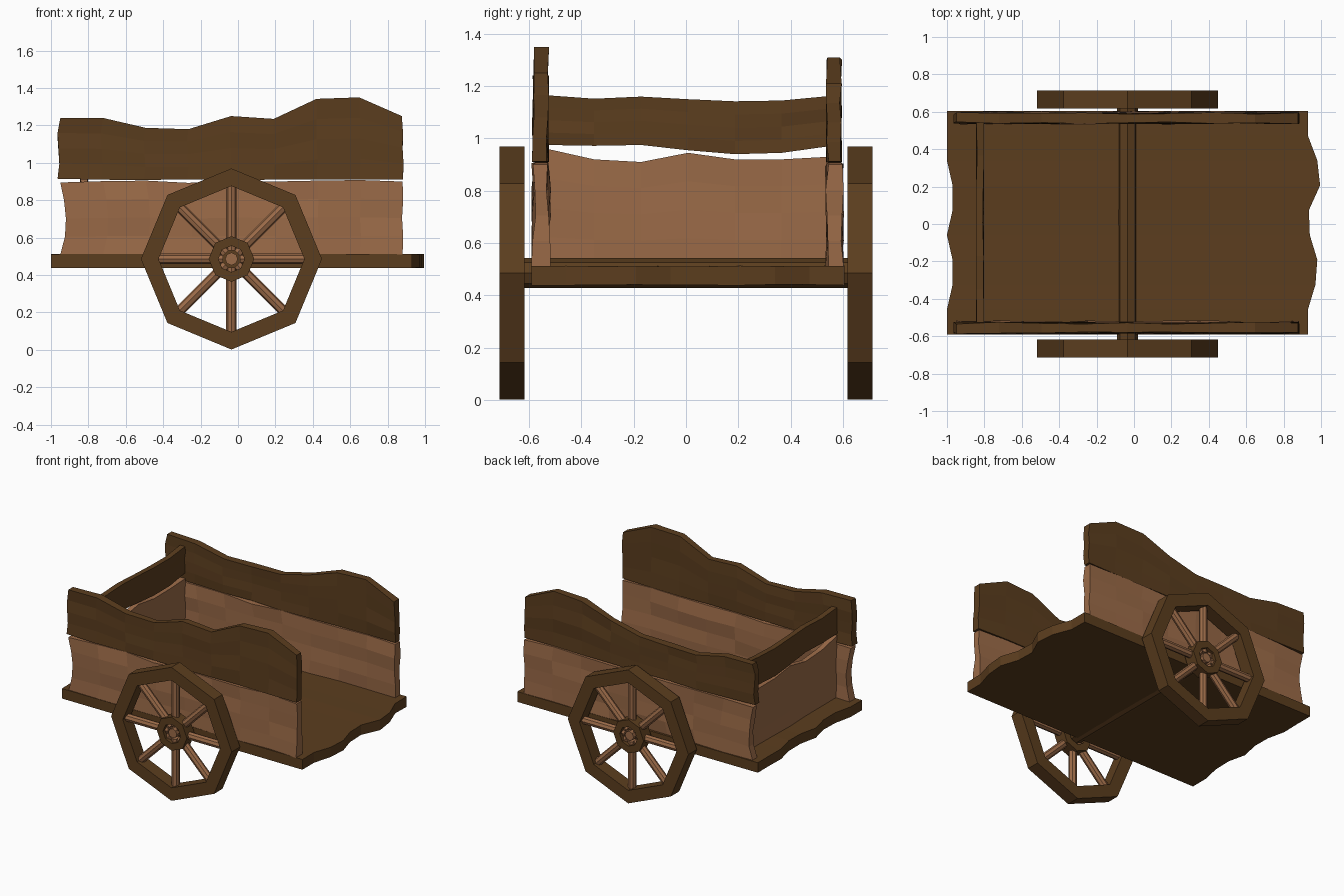
import bpy, bmesh, math, random
from mathutils import Matrix, Vector

if "Cube" in bpy.data.objects:
    bpy.data.objects.remove(bpy.data.objects["Cube"])

random.seed(4)


def material(name, rgb):
    m = bpy.data.materials.new(name)
    m.diffuse_color = (*rgb, 1)
    m.use_nodes = True
    m.node_tree.nodes["Principled BSDF"].inputs["Base Color"].default_value = m.diffuse_color
    return m


DARK = material("dark_wood", (0.105, 0.047, 0.013))
LIGHT = material("light_wood", (0.33, 0.147, 0.065))


def finish(name, bm, mat):
    bmesh.ops.recalc_face_normals(bm, faces=bm.faces)
    me = bpy.data.meshes.new(name)
    bm.to_mesh(me)
    bm.free()
    me.materials.append(mat)
    ob = bpy.data.objects.new(name, me)
    bpy.context.collection.objects.link(ob)
    return ob


def board(name, mat, u0, u1, low, high, w0, w1, place, ends=None, rows=4, wobble=0.006):
    """Rough plank: low/high edge profiles along u, thickness w0..w1, wobbly faces."""
    ends = ends or [(0, 0)] * (rows + 1)
    n = len(high)
    low = low if isinstance(low, list) else [low] * n
    bm = bmesh.new()
    grid = []
    for w, side in ((w0, -1), (w1, 1)):
        sheet = []
        for i in range(n):
            col = []
            for j in range(rows + 1):
                t = j / rows
                a, b = ends[j]
                u = (u0 + a) + (u1 + b - u0 - a) * i / (n - 1)
                v = low[i] + (high[i] - low[i]) * t
                col.append(bm.verts.new(place(u, v, w + random.uniform(-wobble, wobble))))
            sheet.append(col)
        grid.append(sheet)
    A, B = grid
    for i in range(n - 1):
        for j in range(rows):
            for s in (A, B):
                bm.faces.new((s[i][j], s[i + 1][j], s[i + 1][j + 1], s[i][j + 1]))
        for j in (0, rows):
            bm.faces.new((A[i][j], A[i + 1][j], B[i + 1][j], B[i][j]))
    for i in (0, n - 1):
        for j in range(rows):
            bm.faces.new((A[i][j], A[i][j + 1], B[i][j + 1], B[i][j]))
    return finish(name, bm, mat)


def along_x(u, v, w):
    return (u, w, v)


def along_y(u, v, w):
    return (w, u, v)


def flat(u, v, w):
    return (v, u, w)


# bed with ragged ends
board("bed_floor", DARK, -0.59, 0.605,
      [-1, -1, -0.97, -0.97, -1, -0.97, -0.97, -1, -1, -1],
      [0.93, 0.93, 0.97, 0.98, 0.94, 0.935, 0.995, 0.98, 0.93, 0.93],
      0.44, 0.512, flat, rows=1, wobble=0.002)

# side walls: a light lower plank and a dark shaped upper plank
lower_top = [0.895, 0.902, 0.905, 0.893, 0.905, 0.9, 0.905, 0.908, 0.9]
upper_low = [0.915, 0.91, 0.908, 0.912, 0.908, 0.91, 0.91, 0.912, 0.912]
lower_ends = [(0, 0), (0.025, 0.003), (0.03, -0.003), (0.02, 0.003), (0, 0)]
upper_ends = [(-0.01, 0), (0, 0.003), (-0.005, -0.002), (-0.01, 0), (0.005, -0.006)]
walls = (("front", -0.583, -0.525,
          [1.24, 1.24, 1.187, 1.18, 1.25, 1.235, 1.342, 1.35, 1.25]),
         ("back", 0.54, 0.595,
          [1.21, 1.205, 1.155, 1.16, 1.165, 1.22, 1.30, 1.31, 1.21]))
for side, w0, w1, top in walls:
    board(side + "_lower_plank", LIGHT, -0.95, 0.88, 0.51, lower_top, w0, w1,
          along_x, lower_ends, wobble=0.009)
    board(side + "_upper_plank", DARK, -0.955, 0.882, upper_low, top, w0, w1 - 0.004,
          along_x, upper_ends, wobble=0.006)

# end wall at the closed end
board("end_lower_plank", LIGHT, -0.53, 0.545, 0.51,
      [0.96, 0.92, 0.91, 0.945, 0.92, 0.92, 0.93], -0.842, -0.805, along_y, wobble=0.004)
board("end_upper_plank", DARK, -0.53, 0.545,
      [0.975, 0.972, 0.975, 0.955, 0.94, 0.945, 0.97],
      [1.165, 1.152, 1.16, 1.15, 1.142, 1.145, 1.162], -0.842, -0.805, along_y, wobble=0.004)

# wheels and axle share one centre line
CX, CZ = -0.035, 0.486


def rod(name, mat, p, q, r, sides=8):
    p, q = Vector(p), Vector(q)
    bm = bmesh.new()
    d = q - p
    rot = d.to_track_quat('Z', 'Y').to_matrix().to_4x4()
    bmesh.ops.create_cone(bm, cap_ends=True, segments=sides, radius1=r, radius2=r,
                          depth=d.length, matrix=Matrix.Translation((p + q) / 2) @ rot)
    return finish(name, bm, mat)


def ring(name, mat, r_in, r_out, y0, y1, sides=8):
    bm = bmesh.new()
    loops = []
    for r, y in ((r_in, y0), (r_out, y0), (r_out, y1), (r_in, y1)):
        loops.append([bm.verts.new((CX + r * math.sin(math.tau * k / sides), y,
                                    CZ + r * math.cos(math.tau * k / sides)))
                      for k in range(sides)])
    for a in range(4):
        P, Q = loops[a], loops[(a + 1) % 4]
        for k in range(sides):
            m = (k + 1) % sides
            bm.faces.new((P[k], P[m], Q[m], Q[k]))
    return finish(name, bm, mat)


rod("axle", DARK, (CX, -0.64, CZ), (CX, 0.64, CZ), 0.057)
for side, s in (("front", -1), ("back", 1)):
    ring(side + "_wheel_rim", DARK, 0.39, 0.484, s * 0.617, s * 0.713)
    ring(side + "_wheel_hub", DARK, 0.07, 0.122, s * 0.62, s * 0.71)
    rod(side + "_hub_pin", LIGHT, (CX, s * 0.60, CZ), (CX, s * 0.70, CZ), 0.034)
    for k in range(8):
        a = math.tau * k / 8
        dx, dz = math.sin(a), math.cos(a)
        rod(f"{side}_spoke_{k + 1}", LIGHT, (CX + 0.045 * dx, s * 0.665, CZ + 0.045 * dz),
            (CX + 0.40 * dx, s * 0.665, CZ + 0.40 * dz), 0.028)
